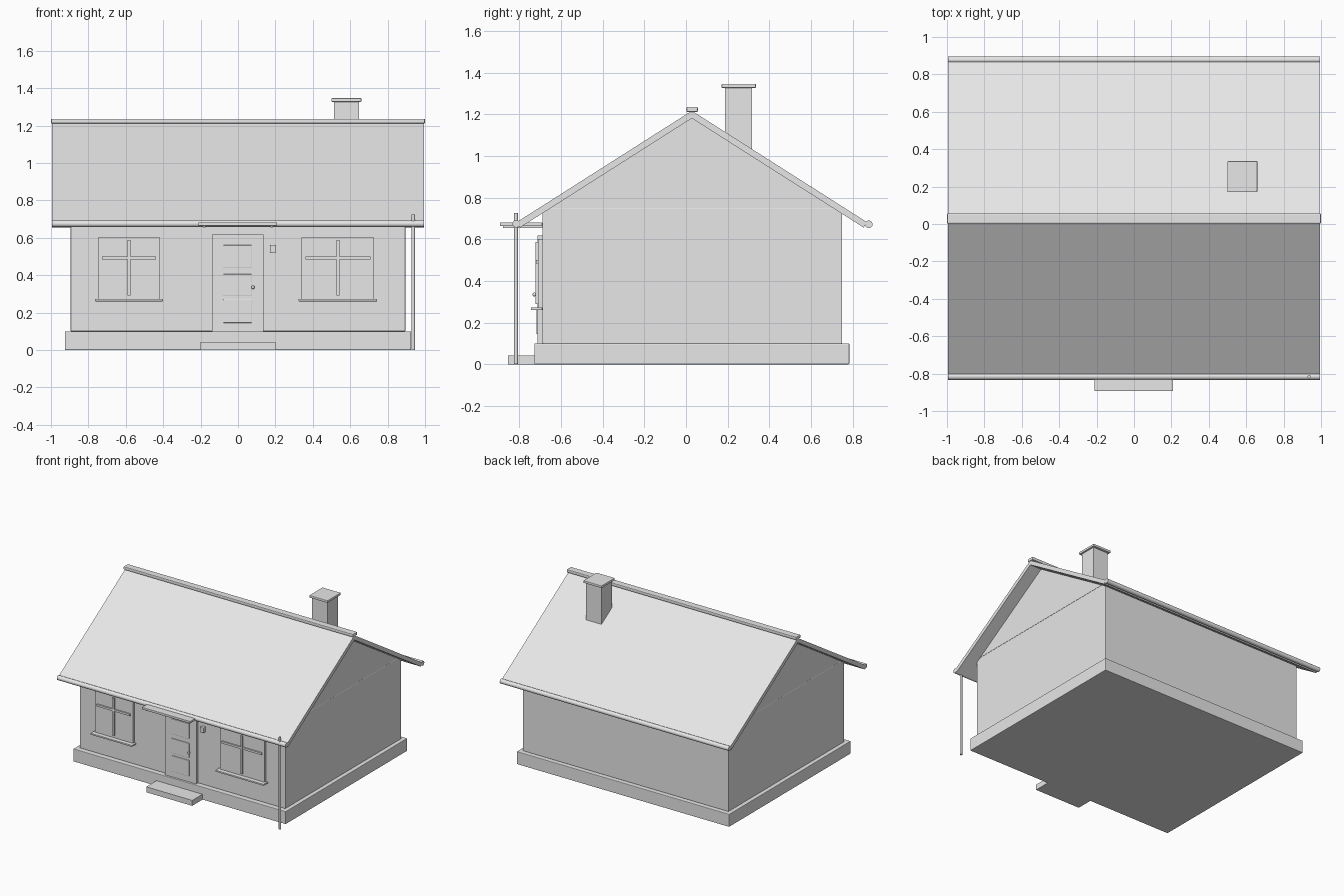
import bpy, bmesh
from mathutils import Matrix, Vector

if "Cube" in bpy.data.objects:
    bpy.data.objects.remove(bpy.data.objects["Cube"])

grey = bpy.data.materials.new("light_grey")
grey.diffuse_color = (0.8, 0.8, 0.8, 1)
grey.use_nodes = True
grey.node_tree.nodes["Principled BSDF"].inputs["Base Color"].default_value = grey.diffuse_color
CY = 0.028        # ridge line position in y
SLOPE = 0.636     # roof rise over run
WALL = -0.69      # front wall plane


def finish(name, bm, smooth=False):
    bmesh.ops.recalc_face_normals(bm, faces=bm.faces[:])
    me = bpy.data.meshes.new(name)
    bm.to_mesh(me)
    bm.free()
    me.materials.append(grey)
    if smooth:
        for p in me.polygons:
            p.use_smooth = len(p.vertices) == 4
    ob = bpy.data.objects.new(name, me)
    bpy.context.collection.objects.link(ob)
    return ob


def box(name, x, y, z, bevel=0.0):
    """Box from (min, max) ranges, optionally with softened edges."""
    bm = bmesh.new()
    bmesh.ops.create_cube(bm, size=1)
    for v in bm.verts:
        v.co = Vector([r[0] + (c + 0.5) * (r[1] - r[0]) for c, r in zip(v.co, (x, y, z))])
    if bevel:
        bmesh.ops.bevel(bm, geom=bm.edges[:], offset=bevel, segments=2,
                        profile=0.5, affect='EDGES')
    return finish(name, bm)


def prism(name, profile, x0, x1):
    """Extrude a (y, z) profile along x."""
    bm = bmesh.new()
    face = bm.faces.new([bm.verts.new((x0, y, z)) for y, z in profile])
    new = bmesh.ops.extrude_face_region(bm, geom=[face])["geom"]
    bmesh.ops.translate(bm, vec=(x1 - x0, 0, 0),
                        verts=[g for g in new if isinstance(g, bmesh.types.BMVert)])
    return finish(name, bm)


def rod(name, centre, radius, length, axis):
    rot = {'x': Matrix.Rotation(1.5707963, 4, 'Y'),
           'y': Matrix.Rotation(1.5707963, 4, 'X'),
           'z': Matrix.Identity(4)}[axis]
    bm = bmesh.new()
    bmesh.ops.create_cone(bm, cap_ends=True, segments=20, radius1=radius, radius2=radius,
                          depth=length, matrix=Matrix.Translation(centre) @ rot)
    return finish(name, bm, True)


# Foundation, walls and gable
box("foundation", (-0.925, 0.925), (-0.728, 0.784), (0, 0.1), 0.004)
box("walls", (-0.895, 0.895), (WALL, 0.75), (0.1, 0.75), 0.003)
prism("gable", [(CY - 0.72, 0.75), (CY + 0.72, 0.75), (CY, 1.2)], -0.895, 0.895)

# Roof: two slabs meeting at the ridge, square-cut eaves
for side, label in ((-1, "front"), (1, "back")):
    def drop(run, top):
        return (CY + side * run, top - SLOPE * run)
    prism("roof_" + label,
          [(CY, 1.217), drop(0.842, 1.217), drop(0.825, 1.181), (CY, 1.181)],
          -0.995, 0.995)
rod("gutter_front", (0, -0.815, 0.675), 0.018, 1.99, 'x')
rod("gutter_back", (0, 0.878, 0.672), 0.018, 1.99, 'x')
box("ridge_cap", (-1, 1), (0.002, 0.057), (1.211, 1.236), 0.006)

# Chimney
box("chimney", (0.513, 0.647), (0.188, 0.318), (0.95, 1.33))
box("chimney_cap", (0.5, 0.66), (0.171, 0.336), (1.327, 1.346), 0.004)

# Downpipe
rod("downpipe", (0.937, -0.816, 0.363), 0.009, 0.725, 'z')

# Entrance: step, door, panels, knob, canopy and wall lamp
box("step", (-0.2, 0.2), (-0.855, -0.72), (0, 0.043))
box("door", (-0.138, 0.135), (-0.712, WALL), (0.1, 0.618))
for i, (z0, z1) in enumerate(((0.145, 0.27), (0.29, 0.405), (0.44, 0.56))):
    box(f"door_panel_{i + 1}", (-0.08, 0.075), (-0.718, -0.71), (z0, z1), 0.003)
rod("door_knob_stem", (0.08, -0.72, 0.335), 0.004, 0.02, 'y')
bm = bmesh.new()
bmesh.ops.create_uvsphere(bm, u_segments=16, v_segments=10, radius=0.009,
                          matrix=Matrix.Translation((0.08, -0.728, 0.335)))
finish("door_knob", bm, True)
box("canopy", (-0.212, 0.208), (-0.893, WALL), (0.664, 0.681), 0.002)
for x in (-0.18, 0.18):
    box("canopy_bracket", (x - 0.006, x + 0.006), (-0.878, WALL), (0.654, 0.665))
box("wall_lamp", (0.171, 0.204), (-0.72, WALL), (0.52, 0.562), 0.004)

# Windows: pane, glazing bars and sill
for label, x0, x1 in (("left", -0.748, -0.418), ("right", 0.34, 0.728)):
    mid = (x0 + x1) / 2
    box(f"window_{label}", (x0, x1), (-0.71, WALL), (0.27, 0.602))
    box(f"window_bar_upright_{label}", (mid - 0.008, mid + 0.008), (-0.722, -0.705), (0.29, 0.588))
    box(f"window_bar_cross_{label}", (x0 + 0.02, x1 - 0.02), (-0.721, -0.705), (0.484, 0.5))
    box(f"window_sill_{label}", (x0 - 0.016, x1 + 0.016), (-0.744, WALL), (0.26, 0.272), 0.002)
